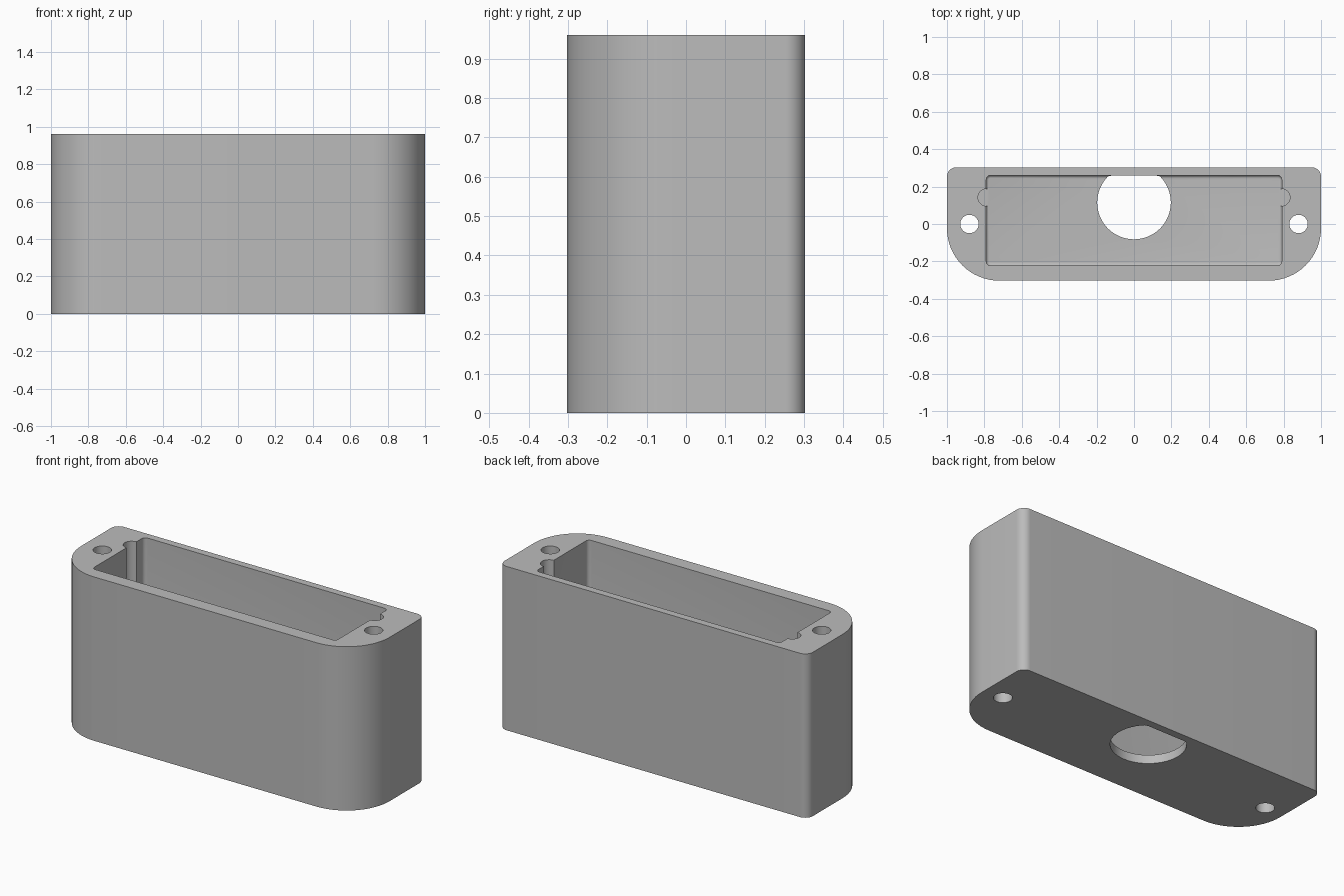
import bpy
import bmesh
from math import cos, sin, pi

old = bpy.data.objects.get("Cube")
if old:
    bpy.data.objects.remove(old)

HEIGHT, FLOOR = 0.96, 0.05
BACK_WALL, FRONT_WALL, SIDE_WALL = 0.26, -0.223, 0.79

grey = bpy.data.materials.new("plain grey")
grey.use_nodes = True
colour = (0.5, 0.5, 0.5, 1)
grey.diffuse_color = colour
grey.node_tree.nodes["Principled BSDF"].inputs["Base Color"].default_value = colour


def arc(cx, cy, r, start, end, steps):
    angles = [start + (end - start) * i / steps for i in range(steps + 1)]
    return [(cx + r * cos(a), cy + r * sin(a)) for a in angles]


def circle(cx, cy, r):
    return arc(cx, cy, r, 0, 2 * pi, 48)[:-1]


def rounded_outline(x, y0, y1, front_r, back_r, steps):
    return (arc(x - back_r, y1 - back_r, back_r, 0, pi / 2, steps)
            + arc(back_r - x, y1 - back_r, back_r, pi / 2, pi, steps)
            + arc(front_r - x, y0 + front_r, front_r, pi, 1.5 * pi, steps)
            + arc(x - front_r, y0 + front_r, front_r, 1.5 * pi, 2 * pi, steps))


def prism(name, outline, z0, z1, fillet=0):
    """Extrude an outline upward, optionally rounding its bottom rim."""
    bm = bmesh.new()
    base = bm.faces.new([bm.verts.new((x, y, z0)) for x, y in outline])
    top = bmesh.ops.extrude_face_region(bm, geom=[base])["geom"]
    bmesh.ops.translate(bm, vec=(0, 0, z1 - z0),
                        verts=[v for v in top if isinstance(v, bmesh.types.BMVert)])
    bmesh.ops.recalc_face_normals(bm, faces=bm.faces[:])
    if fillet:
        rim = [e for e in bm.edges if all(v.co.z < z0 + 0.001 for v in e.verts)]
        bmesh.ops.bevel(bm, geom=rim, offset=fillet, segments=4,
                        profile=0.5, affect="EDGES")
    mesh = bpy.data.meshes.new(name)
    bm.to_mesh(mesh)
    bm.free()
    mesh.materials.append(grey)
    obj = bpy.data.objects.new(name, mesh)
    bpy.context.collection.objects.link(obj)
    return obj


# Outer shell: broad front corners, tight back corners
housing = prism("housing", rounded_outline(1, -0.303, 0.303, 0.28, 0.05, 16), 0, HEIGHT)

# Open cavity with a softly rounded floor
above = HEIGHT + 0.1
cutters = [prism("cavity_cutter",
                 rounded_outline(SIDE_WALL, FRONT_WALL, BACK_WALL, 0.022, 0.022, 6),
                 FLOOR, above, 0.015)]

# Cable hole in the floor, flattened against the back wall
hole = []
for x, y in circle(0, 0.115, 0.197):
    if y < BACK_WALL - 0.001:
        hole.append((x, y))
    elif abs(x) > 0.1:
        hole.append((x, BACK_WALL - 0.001))
cutters.append(prism("cable_hole_cutter", hole, -0.1, FLOOR + 0.1))

# Screw holes and side grooves
for side, label in ((1, "left"), (-1, "right")):
    cutters.append(prism(label + "_screw_hole_cutter",
                         circle(side * 0.88, 0, 0.049), -0.1, above))
    cutters.append(prism(label + "_groove_cutter",
                         circle(side * 0.788, 0.142, 0.046), FLOOR + 0.001, above))

bpy.context.view_layer.objects.active = housing
for cutter in cutters:
    cutter.hide_render = True
    cut = housing.modifiers.new(cutter.name, "BOOLEAN")
    cut.operation = "DIFFERENCE"
    cut.solver = "EXACT"
    cut.object = cutter
    bpy.ops.object.modifier_apply(modifier=cut.name)
    bpy.data.objects.remove(cutter)

# Smooth curved walls, crisp rims
bpy.ops.object.select_all(action="DESELECT")
housing.select_set(True)
bpy.ops.object.shade_smooth_by_angle(angle=pi / 6)
